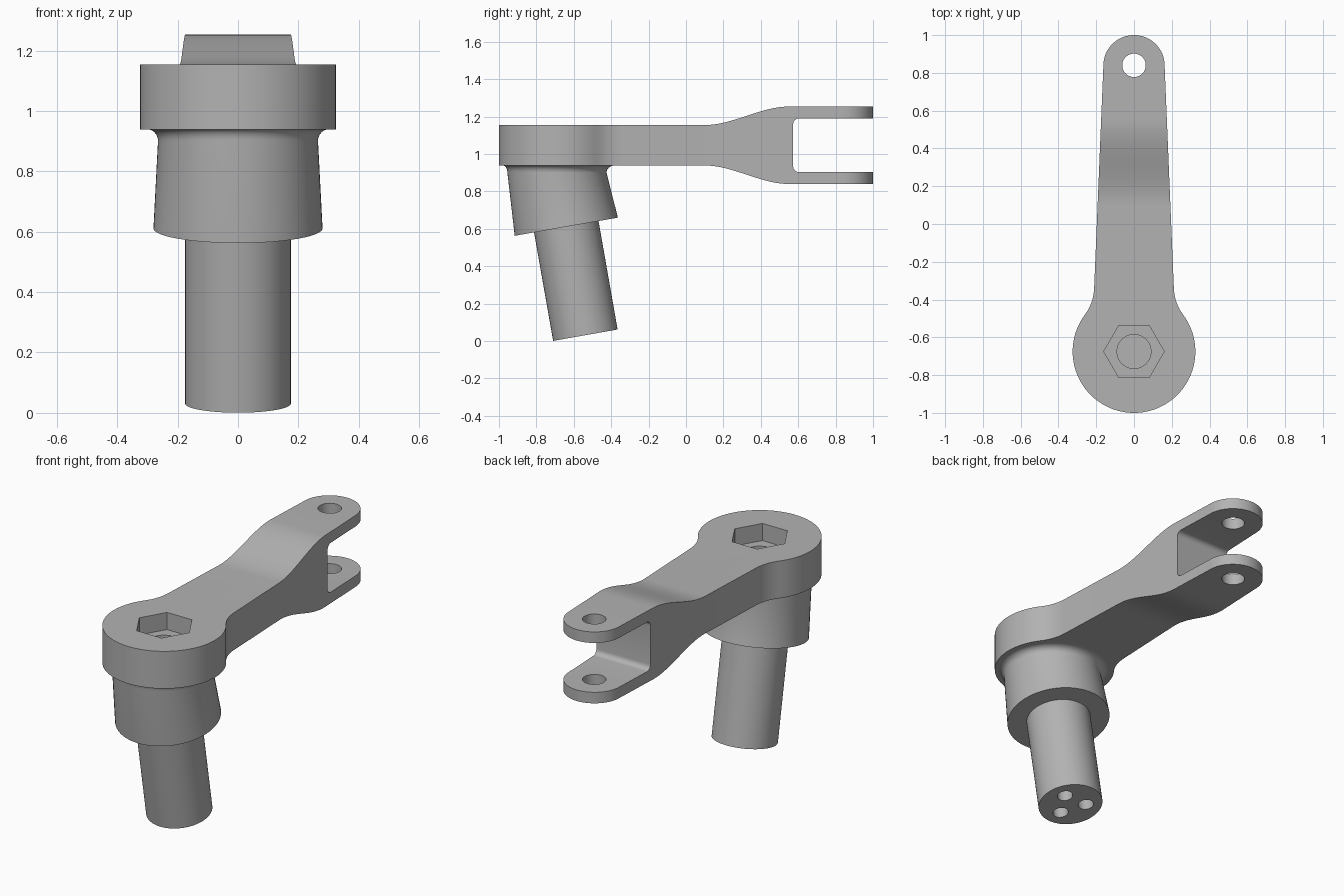
import bpy, bmesh, math
from math import sin, cos, pi, radians
from mathutils import Matrix, Vector

if "Cube" in bpy.data.objects:
    bpy.data.objects.remove(bpy.data.objects["Cube"], do_unlink=True)

HUB_Y, EYE_Y = -0.675, 0.84
TILT = radians(10)


def link(name, bm):
    bmesh.ops.recalc_face_normals(bm, faces=bm.faces)
    mesh = bpy.data.meshes.new(name)
    bm.to_mesh(mesh)
    bm.free()
    obj = bpy.data.objects.new(name, mesh)
    bpy.context.collection.objects.link(obj)
    return obj


def extrude(name, points, offset):
    """Closed outline pushed along an offset vector."""
    bm = bmesh.new()
    face = bm.faces.new([bm.verts.new(p) for p in points])
    new = bmesh.ops.extrude_face_region(bm, geom=[face])["geom"]
    verts = [g for g in new if isinstance(g, bmesh.types.BMVert)]
    bmesh.ops.translate(bm, verts=verts, vec=offset)
    return link(name, bm)


def loft(name, rings, n=72):
    """Skin over circles given as (y, z, radius, tilt)."""
    bm = bmesh.new()
    loops = []
    for y, z, r, t in rings:
        angles = [2 * pi * i / n for i in range(n)]
        loops.append([bm.verts.new((r * cos(a), y + r * sin(a) * cos(t), z + r * sin(a) * sin(t)))
                      for a in angles])
    for a, b in zip(loops, loops[1:]):
        for i in range(n):
            j = (i + 1) % n
            bm.faces.new((a[i], a[j], b[j], b[i]))
    bm.faces.new(loops[0])
    bm.faces.new(loops[-1])
    return link(name, bm)


def prism(name, centre, radius, depth, sides=48, tilt=0.0, spin=0.0):
    bm = bmesh.new()
    m = Matrix.Translation(centre) @ Matrix.Rotation(tilt, 4, 'X') @ Matrix.Rotation(spin, 4, 'Z')
    bmesh.ops.create_cone(bm, cap_ends=True, segments=sides, radius1=radius,
                          radius2=radius, depth=depth, matrix=m)
    return link(name, bm)


def combine(obj, other, operation):
    """Bake a boolean and discard the helper."""
    other.hide_render = True
    mod = obj.modifiers.new("Boolean", 'BOOLEAN')
    mod.operation, mod.solver, mod.object = operation, 'EXACT', other
    bpy.context.view_layer.update()
    deps = bpy.context.evaluated_depsgraph_get()
    mesh = bpy.data.meshes.new_from_object(obj.evaluated_get(deps))
    obj.modifiers.clear()
    obj.data = mesh
    bpy.data.objects.remove(other, do_unlink=True)


# Arm plan: half outline from hub tip to eye tip, then mirrored
half = []
end = math.atan2(0.195, 0.26)
for i in range(33):
    a = -pi / 2 + (end + pi / 2) * i / 32
    half.append(Vector((0.325 * cos(a), HUB_Y + 0.325 * sin(a))))
p0, p1, p2 = half[-1], Vector((0.215, -0.42)), Vector((0.211, -0.34))
for i in range(1, 9):
    t = i / 8
    half.append((1 - t) ** 2 * p0 + 2 * t * (1 - t) * p1 + t * t * p2)
for i in range(25):
    a = pi / 2 * i / 24
    half.append(Vector((0.162 * cos(a), EYE_Y + 0.16 * sin(a))))
plan = half + [Vector((-p.x, p.y)) for p in reversed(half[1:-1])]
arm = extrude("crank_arm", [(p.x, p.y, 0.7) for p in plan], (0, 0, 0.7))

# Arm side profile: flat bar swelling into a fork
MID = 1.0465


def swell(i):
    t = i / 20
    return 0.1 + 0.45 * t, 0.108 + 0.099 * t * t * (3 - 2 * t)


curve = [swell(i) for i in range(21)]
upper = [(-1.2, 0.108)] + curve + [(1.2, 0.207)]
r = 0.03
slot = [(1.2, 0.143)]
for i in range(7):
    a = pi / 2 * i / 6
    slot.append((0.573 + r - r * sin(a), 0.143 - r + r * cos(a)))
side = upper + slot
side += [(y, -z) for y, z in reversed(side)]
profile = extrude("fork_profile", [(-0.5, y, MID + z) for y, z in side], (1, 0, 0))
combine(arm, profile, 'INTERSECT')

# Tilted collar and stem, flaring into the hub underside
rings = [(-0.538, 0.031, 0.175, TILT), (-0.64, 0.611, 0.175, TILT),
         (-0.64, 0.611, 0.28, TILT)]
for i in range(9):
    a = pi / 2 * i / 8
    f = 1 - cos(a)
    rings.append((-0.69 + 0.01 * f, 0.9 + 0.039 * sin(a), 0.265 + 0.035 * f, 0))
rings.append((-0.68, 0.99, 0.3, 0))
combine(arm, loft("stem", rings), 'UNION')

# Hexagonal socket with a round bore, and the fork eye
combine(arm, prism("socket_cutter", (0, HUB_Y, 1.155), 0.16, 0.2, 6, spin=pi / 6), 'DIFFERENCE')
combine(arm, prism("bore_cutter", (0, HUB_Y, 0.98), 0.09, 0.26), 'DIFFERENCE')
combine(arm, prism("eye_cutter", (0, EYE_Y, MID), 0.062, 1), 'DIFFERENCE')

# Three blind holes in the stem end
for k in range(3):
    a = radians(30 + 120 * k)
    pos = Vector((0, -0.538, 0.031)) + Matrix.Rotation(TILT, 3, 'X') @ Vector((0.085 * cos(a), 0.085 * sin(a), 0))
    combine(arm, prism("stem_hole_cutter", pos, 0.042, 0.4, 32, TILT), 'DIFFERENCE')

# Material and shading
grey = bpy.data.materials.new("plain_grey")
grey.use_nodes = True
colour = (0.45, 0.45, 0.45, 1)
grey.diffuse_color = colour
grey.node_tree.nodes["Principled BSDF"].inputs["Base Color"].default_value = colour
arm.data.materials.clear()
arm.data.materials.append(grey)
for poly in arm.data.polygons:
    poly.material_index = 0
bpy.ops.object.select_all(action='DESELECT')
arm.select_set(True)
bpy.context.view_layer.objects.active = arm
bpy.ops.object.shade_smooth_by_angle(angle=radians(30))
